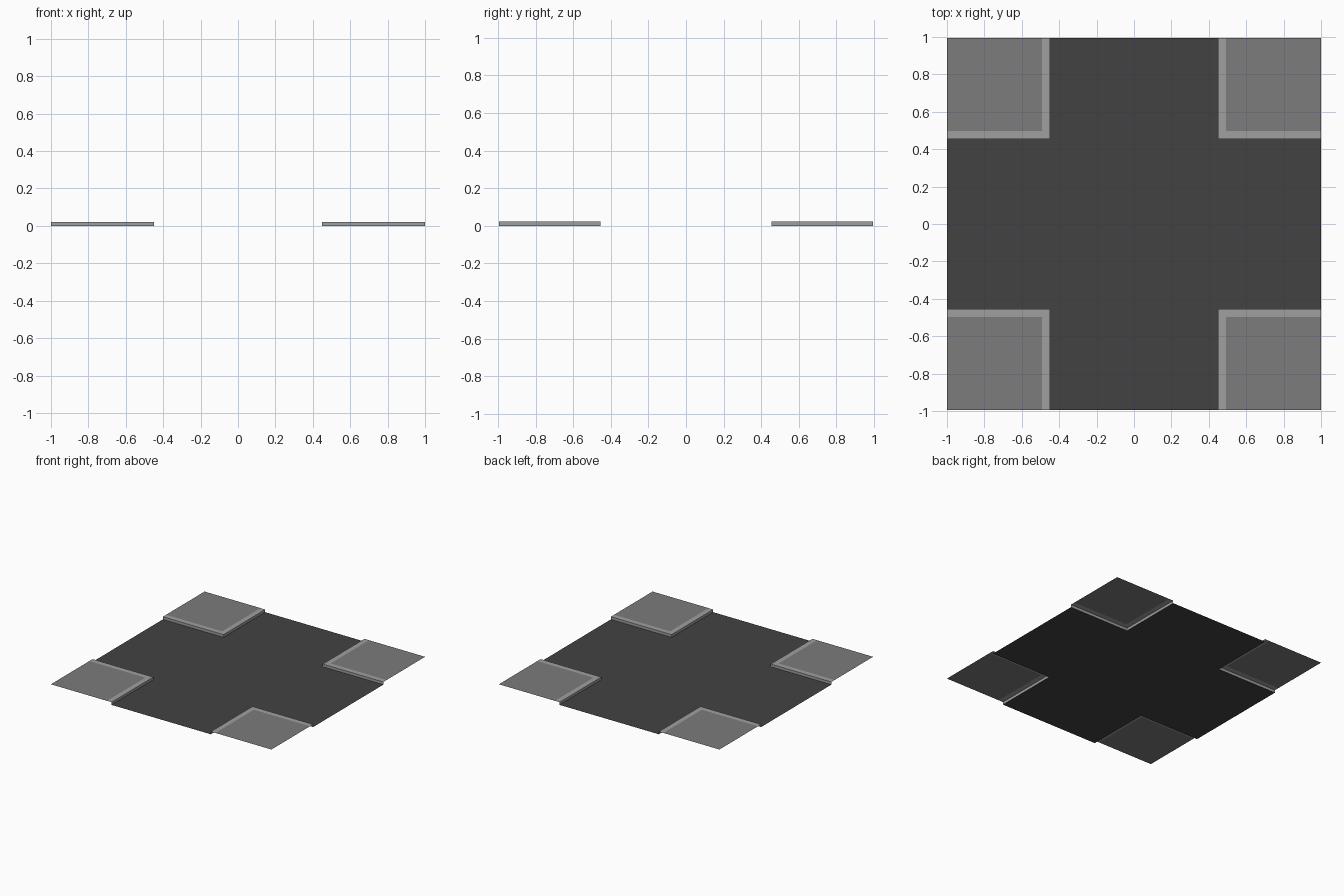
import bpy

if "Cube" in bpy.data.objects:
    bpy.data.objects.remove(bpy.data.objects["Cube"])

X, Y = 1.0, 0.995        # tile half extents
IX, IY = 0.45, 0.455     # inner corner of the curb
W, H = 0.042, 0.022      # curb width and height


def material(name, v):
    m = bpy.data.materials.new(name)
    m.diffuse_color = (v, v, v, 1)
    m.use_nodes = True
    m.node_tree.nodes["Principled BSDF"].inputs["Base Color"].default_value = m.diffuse_color
    return m


def sheet(name, verts, faces, mat):
    me = bpy.data.meshes.new(name)
    me.from_pydata(verts, [], faces)
    me.materials.append(mat)
    ob = bpy.data.objects.new(name, me)
    bpy.context.collection.objects.link(ob)
    return ob


asphalt = material("asphalt", 0.055)
paving = material("paving", 0.2)
curbstone = material("curbstone", 0.35)

# Cross-shaped road surface
xs, ys = (-X, -IX, IX, X), (-Y, -IY, IY, Y)
grid = [(x, y, 0) for y in ys for x in xs]
cells = [(i, j) for j in range(3) for i in range(3) if i == 1 or j == 1]
road = sheet("road", grid,
             [(4*j+i, 4*j+i+1, 4*j+i+5, 4*j+i+4) for i, j in cells], asphalt)
# drop the four unused tile corners
import bmesh
bm = bmesh.new()
bm.from_mesh(road.data)
bmesh.ops.delete(bm, geom=[v for v in bm.verts if not v.link_faces], context='VERTS')
bm.to_mesh(road.data)
bm.free()

# Four raised pavement corners, open underneath, each with an L-shaped curb
for sx, sy, label in ((1, 1, "back_right"), (-1, 1, "back_left"),
                      (-1, -1, "front_left"), (1, -1, "front_right")):
    flip = sx * sy < 0

    def place(verts):
        return [(sx*x, sy*y, z) for x, y, z in verts]

    def wind(faces):
        return [f[::-1] if flip else f for f in faces]

    ox, oy = IX + W, IY + W
    sheet("pavement_" + label,
          place([(ox, oy, H), (X, oy, H), (X, Y, H), (ox, Y, H)]),
          wind([(0, 1, 2, 3)]), paving)

    # curb profile swept along the L: road edge, top outer edge, top inner edge
    rows = [(IX, IY, 0), (IX, IY, H), (ox, oy, H)]
    verts = [p for x, y, z in rows for p in ((X, y, z), (x, y, z), (x, Y, z))]
    faces = [(3*r+c+1, 3*r+c, 3*r+c+3, 3*r+c+4) for r in range(2) for c in range(2)]
    sheet("curb_" + label, place(verts), wind(faces), curbstone)
